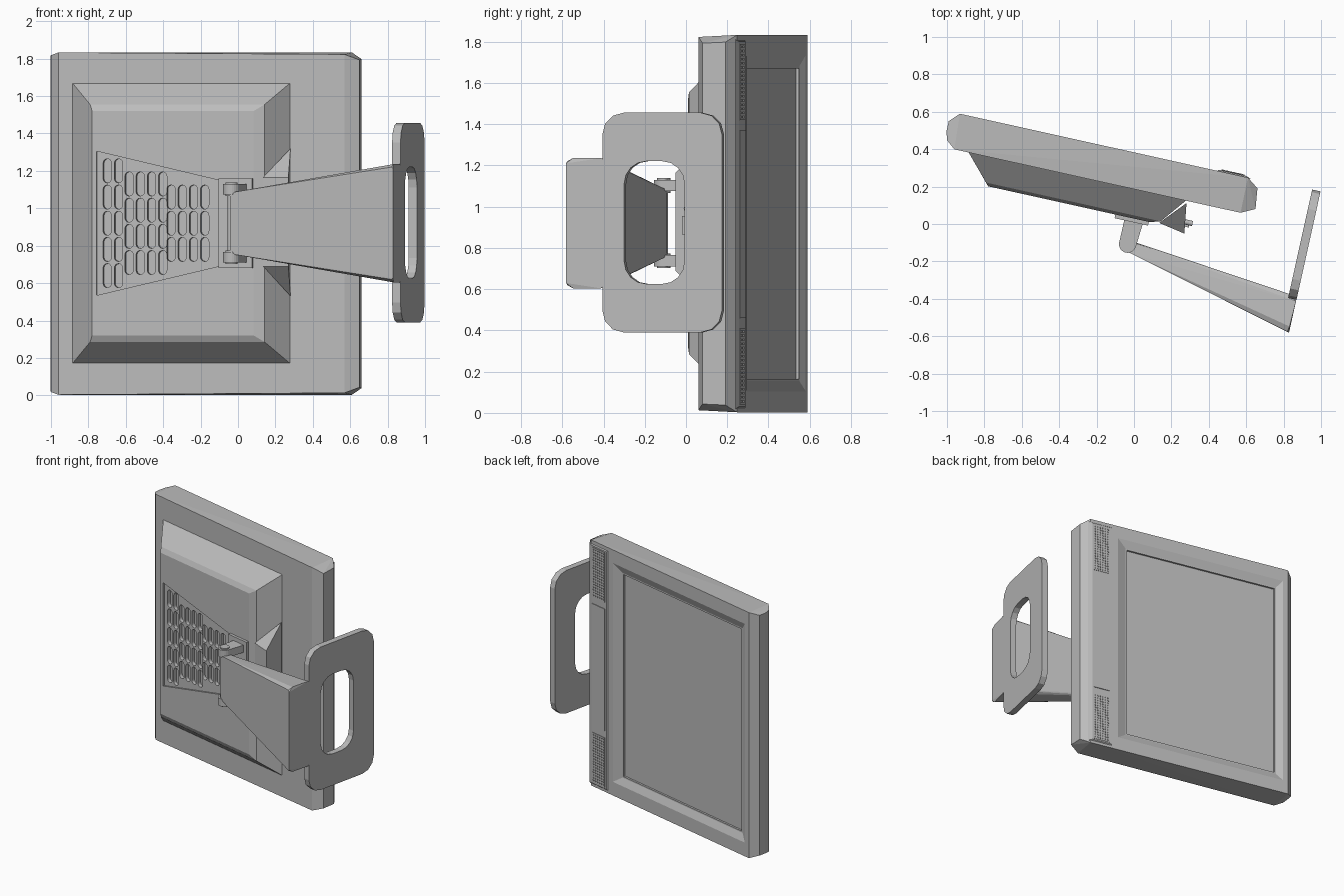
import bpy, bmesh, math
from mathutils import Matrix, Vector

if "Cube" in bpy.data.objects:
    bpy.data.objects.remove(bpy.data.objects["Cube"])

grey = bpy.data.materials.new("plain grey")
grey.use_nodes = True
grey.diffuse_color = (0.5, 0.5, 0.5, 1)
grey.node_tree.nodes["Principled BSDF"].inputs["Base Color"].default_value = (0.5, 0.5, 0.5, 1)

# Parts are laid out square (x width, y depth, z up), then swivelled about z
SWIVEL = Matrix.Rotation(math.radians(-12.5), 4, 'Z')
MID = 0.92


def make(name, bm):
    bmesh.ops.recalc_face_normals(bm, faces=bm.faces)
    bm.transform(SWIVEL)
    mesh = bpy.data.meshes.new(name)
    bm.to_mesh(mesh)
    bm.free()
    mesh.materials.append(grey)
    ob = bpy.data.objects.new(name, mesh)
    bpy.context.collection.objects.link(ob)
    return ob


def add_hull(bm, points):
    """Convex solid round the points, with flat areas merged."""
    part = bmesh.new()
    for p in points:
        part.verts.new(p)
    bmesh.ops.convex_hull(part, input=part.verts)
    bmesh.ops.dissolve_limit(part, angle_limit=0.01, verts=part.verts, edges=part.edges)
    temp = bpy.data.meshes.new("temp")
    part.to_mesh(temp)
    part.free()
    bm.from_mesh(temp)
    bpy.data.meshes.remove(temp)


def hull(name, points):
    bm = bmesh.new()
    add_hull(bm, points)
    return make(name, bm)


def block(x0, x1, y0, y1, z0, z1):
    return [(x, y, z) for x in (x0, x1) for y in (y0, y1) for z in (z0, z1)]


def rect(x0, x1, y, z0, z1):
    return block(x0, x1, y, y, z0, z1)[::1]


def rod(a, b, r, n=16):
    """Points of a cylinder from a to b."""
    a, b = Vector(a), Vector(b)
    turn = (b - a).to_track_quat('Z', 'Y')
    return [end + turn @ Vector((r * math.cos(t), r * math.sin(t), 0))
            for end in (a, b) for t in (2 * math.pi * i / n for i in range(n))]


def rounded(w, h, r, steps):
    """Outline of a rounded rectangle about the origin."""
    out = []
    for k, (sx, sy) in enumerate(((1, 1), (-1, 1), (-1, -1), (1, -1))):
        for i in range(steps + 1):
            t = math.pi / 2 * (k + i / steps)
            out.append((sx * (w / 2 - r) + r * math.cos(t), sy * (h / 2 - r) + r * math.sin(t)))
    return out


def cut(ob, cutter):
    mod = ob.modifiers.new("cut", 'BOOLEAN')
    mod.operation = 'DIFFERENCE'
    mod.solver = 'EXACT'
    mod.object = cutter
    bpy.context.view_layer.objects.active = ob
    bpy.ops.object.modifier_apply(modifier=mod.name)
    bpy.data.objects.remove(cutter)


# Screen casing: plan profile with the ends drawn in at top and bottom
profile = [(-1.024, 0.182, 0), (-1.074, 0.222, 0.015), (-1.086, 0.27, 0.02), (-1.086, 0.322, 0.02),
           (-1.036, 0.374, 0), (0.541, 0.374, 0), (0.603, 0.329, 0.035), (0.617, 0.219, 0.04),
           (0.543, 0.182, 0.01)]
casing = hull("screen_casing", [(x, y, z) for x, y, d in profile for z in (0.003 + d, 1.833 - d)])
cut(casing, hull("bezel_cutter", rect(-1.0, 0.33, 0.376, 0.1, 1.74) + rect(-0.95, 0.25, 0.352, 0.155, 1.68)))
cut(casing, hull("screen_cutter", block(-0.94, 0.24, 0.338, 0.36, 0.165, 1.67)))

# Control strip beside the screen: two speakers and a centre panel
hull("control_strip", rect(0.37, 0.56, 0.37, 0.02, 1.81) + rect(0.38, 0.53, 0.381, 0.03, 1.80))
hull("control_panel", block(0.395, 0.52, 0.378, 0.386, 0.46, 1.37))
for label, z0 in (("lower", 0.04), ("upper", 1.42)):
    hull(label + "_speaker_plate", block(0.395, 0.52, 0.378, 0.384, z0, z0 + 0.37))
    dots = bmesh.new()
    for i in range(6):
        for j in range(18):
            x, z = 0.407 + 0.02 * i, z0 + 0.015 + 0.02 * j
            add_hull(dots, block(x - 0.004, x + 0.004, 0.382, 0.387, z - 0.004, z + 0.004))
    make(label + "_speaker_dots", dots)

# Rear housing with a recessed vent panel
housing = hull("rear_housing", rect(-0.953, 0.25, 0.19, 0.165, 1.675) +
               rect(-0.82, 0.136, 0.045, 0.285, 1.555) + rect(-0.805, 0.08, 0.028, 0.32, 1.52))
panel = [(x, y, MID + s * h) for x, h in ((-0.78, 0.385), (-0.112, 0.23)) for s in (-1, 1) for y in (0.0, 0.04)]
cut(housing, hull("vent_panel_cutter", panel))
slots = bmesh.new()
for first, columns, rows in ((-0.725, 2, 5), (-0.606, 4, 4), (-0.376, 4, 3)):
    for c in range(columns):
        for r in range(rows):
            x = first + 0.0615 * c
            z = MID + 0.14 * (r - (rows - 1) / 2)
            add_hull(slots, [(x + a, y, z + b) for a, b in rounded(0.045, 0.128, 0.022, 4) for y in (0.03, 0.065)])
cut(housing, make("slot_cutter", slots))

# Socket housing with its plugs
hull("socket_housing", [(0.25, 0.17, 0.53), (0.25, 0.17, 1.32)] +
     [(x, y, z) for x, y in ((0.13, 0.035), (0.274, 0.008)) for z in (0.69, 1.165)])
hull("round_plug", rod((0.25, 0.07, 0.99), (0.305, 0.07, 0.99), 0.014))
hull("square_plug", block(0.25, 0.29, 0.045, 0.08, 0.865, 0.955))

# Hinge: mounting plate, two lugs and a pin
hull("hinge_plate", block(-0.108, 0.075, 0.008, 0.04, 0.68, 1.16))
PIVOT = (-0.01, -0.113)
for label, z0, z1 in (("lower", 0.71, 0.765), ("upper", 1.075, 1.13)):
    hull(label + "_hinge_lug", rod((*PIVOT, z0), (*PIVOT, z1), 0.046, 24) +
         block(-0.055, 0.045, 0.0, 0.02, z0, z1))
    hull(label + "_hinge_cap", rod((*PIVOT, z0 - 0.008), (*PIVOT, z1 + 0.008), 0.032, 24))
hull("hinge_pin", rod((*PIVOT, 0.72), (*PIVOT, 1.12), 0.022))

# Support arm, widening from the hinge to the foot
arm = []
for s in (-1, 1):
    arm += [(x, y, MID + s * h) for x, y, h in (
        (-0.01, -0.15, 0.15), (0.01, -0.092, 0.15), (0.04, -0.1, 0.168), (0.02, -0.158, 0.168),
        (0.935, -0.388, 0.29), (0.925, -0.385, 0.3), (0.93, -0.355, 0.316),
        (0.935, -0.215, 0.316), (0.935, -0.19, 0.295), (0.895, -0.19, 0.295))]
hull("support_arm", arm)

# Foot: upright rounded plate with a rounded opening
foot = hull("foot_plate", [(x, 0.089 + a, MID + 0.003 + b) for x in (0.89, 0.936)
                           for a, b in rounded(0.594, 1.065, 0.105, 3)])
cut(foot, hull("foot_opening_cutter", [(x, 0.05 + a, MID + 0.003 + b) for x in (0.8, 1.0)
                                       for a, b in rounded(0.3, 0.595, 0.11, 4)]))
